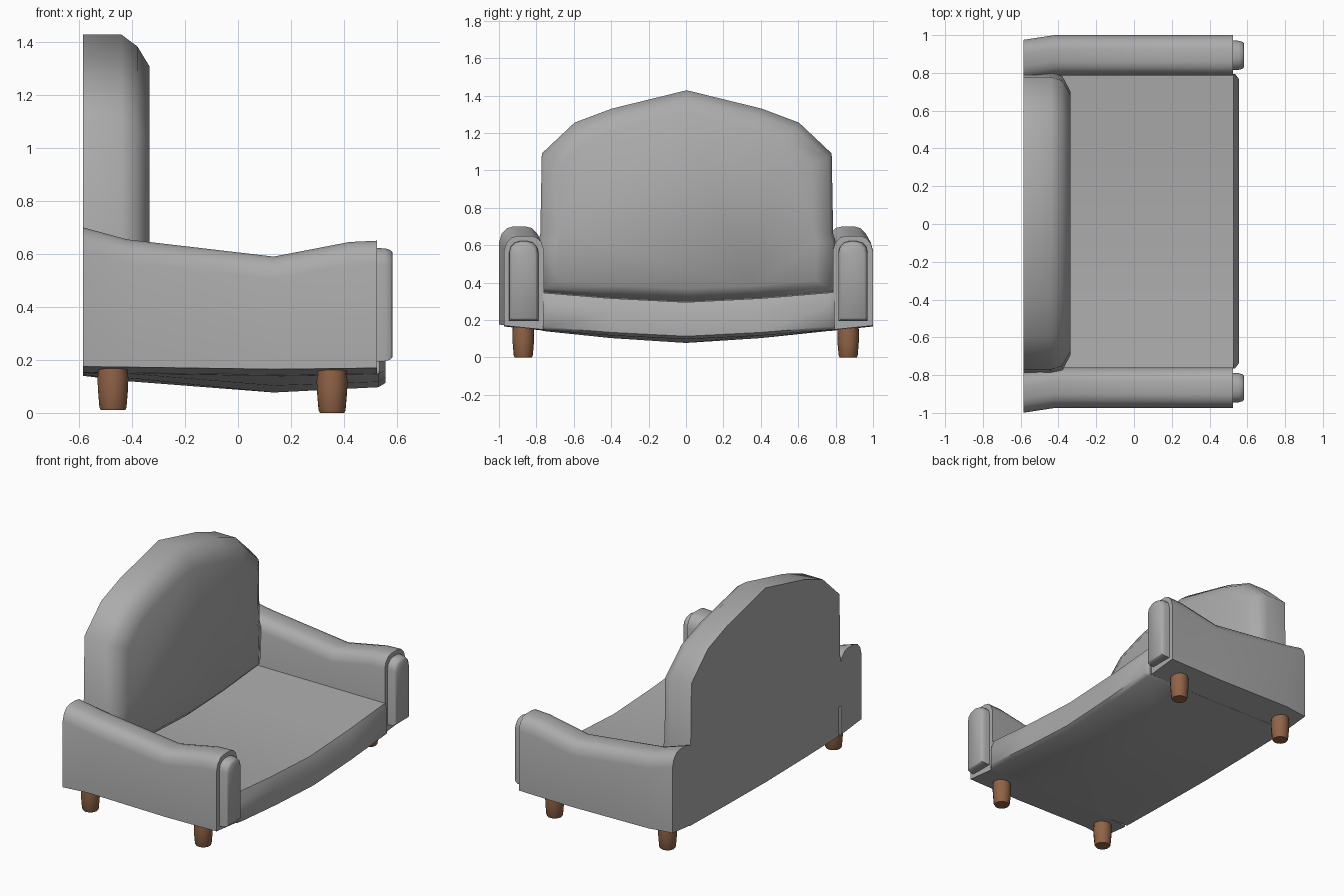
import bpy, bmesh, math

if "Cube" in bpy.data.objects:
    bpy.data.objects.remove(bpy.data.objects["Cube"])


def make_material(name, rgb):
    mat = bpy.data.materials.new(name)
    mat.use_nodes = True
    mat.diffuse_color = (*rgb, 1)
    mat.node_tree.nodes["Principled BSDF"].inputs["Base Color"].default_value = (*rgb, 1)
    return mat


fabric = make_material("grey fabric", (0.41, 0.41, 0.41))
wood = make_material("brown wood", (0.28, 0.125, 0.062))


def loft(name, rings, mat, smooth_angle=50):
    """Skin a series of equal rings and cap both ends."""
    bm = bmesh.new()
    rows = [[bm.verts.new(p) for p in ring] for ring in rings]
    n = len(rows[0])
    for a, b in zip(rows, rows[1:]):
        for i in range(n):
            j = (i + 1) % n
            bm.faces.new((a[i], a[j], b[j], b[i]))
    bm.faces.new(rows[0])
    bm.faces.new(rows[-1])
    bmesh.ops.recalc_face_normals(bm, faces=bm.faces)
    mesh = bpy.data.meshes.new(name)
    bm.to_mesh(mesh)
    bm.free()
    mesh.materials.append(mat)
    obj = bpy.data.objects.new(name, mesh)
    bpy.context.collection.objects.link(obj)
    bpy.ops.object.select_all(action="DESELECT")
    obj.select_set(True)
    bpy.context.view_layer.objects.active = obj
    bpy.ops.object.shade_smooth_by_angle(angle=math.radians(smooth_angle))
    return obj


REAR, ARM_FRONT = -0.585, 0.525

# Backrest: arched outline, rolled over all round towards the front
half = [(0.4, 0.31), (0.79, 0.345), (0.8, 0.6), (0.783, 0.66),
        (0.775, 1.09), (0.6, 1.255), (0.4, 1.33)]
arch = [(0, 0.293)] + half + [(0, 1.428)] + [(-y, z) for y, z in reversed(half)]


def arch_ring(x, sy, sz):
    return [(x, 0.004 + y * sy, 0.731 + (z - 0.731) * sz) for y, z in arch]


loft("backrest", [arch_ring(REAR, 1, 1), arch_ring(-0.44, 1, 1),
                  arch_ring(-0.38, 0.975, 0.936), arch_ring(-0.335, 0.87, 0.83)],
     fabric, 60)

# Seat: side section (x, z in the middle, z at the ends), sagging in the middle
section = [(REAR, 0.14, 0.153), (-0.42, 0.12, 0.151), (0.135, 0.077, 0.143),
           (0.53, 0.097, 0.148), (0.557, 0.113, 0.165), (0.557, 0.235, 0.285),
           (0.527, 0.295, 0.347), (REAR, 0.298, 0.35)]


def seat_ring(y, limit=1):
    t = min(1, abs(y) / 0.78) ** 1.4
    return [(min(x, limit), y, a + (b - a) * t) for x, a, b in section]


loft("seat", [seat_ring(-0.765, 0.535), seat_ring(-0.735)]
     + [seat_ring(y) for y in (-0.4, 0, 0.4, 0.765)]
     + [seat_ring(0.795, 0.535)], fabric, 50)

# Arms: rounded section carried along a dipping top line (x, y shift, top, bottom)
arm_line = [(REAR, -0.025, 0.70, 0.175), (-0.42, 0, 0.655, 0.173), (0.135, 0, 0.59, 0.165),
            (0.42, 0, 0.645, 0.168), (ARM_FRONT, 0, 0.65, 0.17)]
arm_top = [(-1, 0.075), (-0.88, 0.035), (-0.62, 0.008), (-0.3, 0),
           (0.3, 0), (0.62, 0.01), (0.88, 0.04), (1, 0.085)]


def arm_ring(x, cy, side, top, bottom):
    w = 0.107
    ring = [(x, cy + side * w * u, top - d) for u, d in arm_top]
    return [(x, cy - side * w, bottom - 0.022)] + ring + [(x, cy + side * w, bottom)]


def panel_ring(x, cy, inset):
    w, top, bottom, r = 0.079 - inset, 0.623 - inset, 0.193 + inset, 0.06
    ring = [(x, cy - w, bottom), (x, cy + w, bottom)]
    for cx, start in ((w - r, 0), (r - w, 90)):
        for step in range(4):
            a = math.radians(start + step * 30)
            ring.append((x, cy + cx + r * math.cos(a), top - r + r * math.sin(a)))
    return ring


for name, side, cy in (("left", 1, 0.893), ("right", -1, -0.867)):
    loft(name + "_arm", [arm_ring(x, cy + dy, side, top, bottom)
                         for x, dy, top, bottom in arm_line], fabric)
    # Padded panel on the front of the arm
    loft(name + "_arm_panel", [panel_ring(0.5, cy, 0), panel_ring(0.555, cy, 0.002),
                               panel_ring(0.575, cy, 0.008), panel_ring(0.583, cy, 0.016)],
         fabric, 60)


# Legs: round, slightly barrel-shaped
def leg_ring(cx, cy, r, z):
    turn = [2 * math.pi * i / 16 for i in range(16)]
    return [(cx + r * math.cos(a), cy + r * math.sin(a), z) for a in turn]


for side_name, cy in (("left", 0.867), ("right", -0.87)):
    for end_name, cx, foot in (("front", 0.355, 0), ("rear", -0.472, 0.01)):
        profile = [(0.046, 0), (0.051, 0.01), (0.057, 0.08), (0.058, 0.12), (0.054, 0.18)]
        loft(f"{side_name}_{end_name}_leg",
             [leg_ring(cx, cy, r, foot + z) for r, z in profile], wood)
